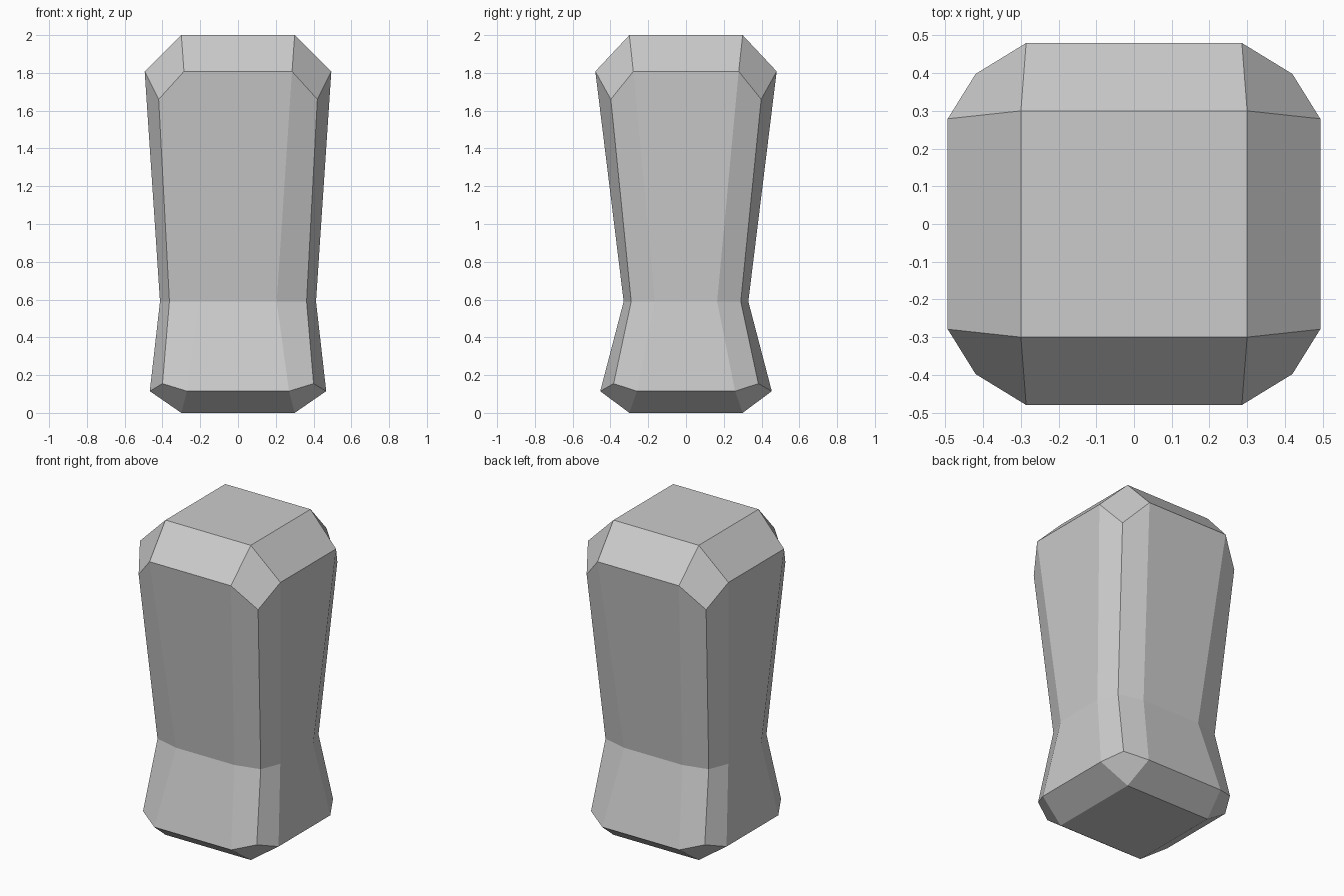
import bpy, bmesh

if "Cube" in bpy.data.objects:
    bpy.data.objects.remove(bpy.data.objects["Cube"])

bm = bmesh.new()
QUADRANTS = [(1, 1), (-1, 1), (-1, -1), (1, -1)]


def ring(side, corner, front):
    """Twelve-point ring, mirrored from three points of one quadrant."""
    out = []
    for i, (sx, sy) in enumerate(QUADRANTS):
        pts = [side, corner, front]
        if i % 2:
            pts.reverse()
        out += [bm.verts.new((sx * x, sy * y, z)) for x, y, z in pts]
    return out


def cap(loop, z):
    """Square end face, four bevel faces and four corner faces."""
    sq = [bm.verts.new((sx * 0.3, sy * 0.3, z)) for sx, sy in QUADRANTS]
    bm.faces.new(sq)
    for i in range(4):
        a, b, c = loop[3 * i:3 * i + 3]
        bm.faces.new((sq[i], a, b, c))
        bm.faces.new((sq[i], c, loop[(3 * i + 3) % 12], sq[(i + 1) % 4]))


# bottom, waist and top rings
rings = [
    ring((0.467, 0.26, 0.115), (0.40, 0.383, 0.155), (0.27, 0.454, 0.115)),
    ring((0.413, 0.165, 0.59), (0.363, 0.29, 0.59), (0.205, 0.33, 0.59)),
    ring((0.494, 0.279, 1.808), (0.42, 0.398, 1.66), (0.286, 0.48, 1.808)),
]

# walls between rings
for lo, hi in zip(rings, rings[1:]):
    for i in range(12):
        j = (i + 1) % 12
        bm.faces.new((lo[i], lo[j], hi[j], hi[i]))

# bevelled ends
cap(rings[0], 0)
cap(rings[2], 2)

bmesh.ops.recalc_face_normals(bm, faces=bm.faces)
mesh = bpy.data.meshes.new("waisted_block")
bm.to_mesh(mesh)
bm.free()
bpy.context.collection.objects.link(bpy.data.objects.new("waisted_block", mesh))
